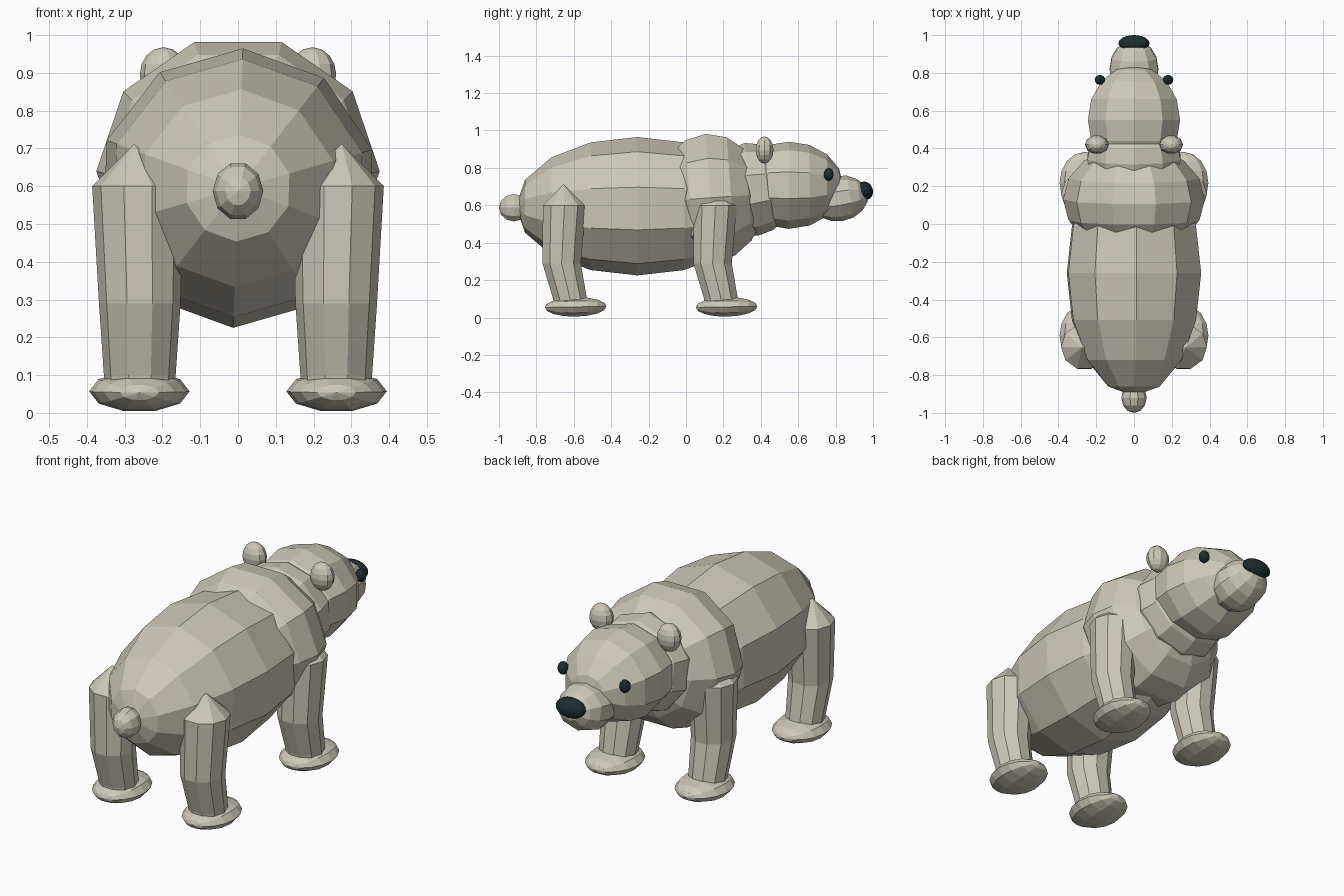
import bpy
import bmesh
from math import radians, cos, sin, tau
from mathutils import Matrix, Vector

default = bpy.data.objects.get("Cube")
if default:
    bpy.data.objects.remove(default, do_unlink=True)


def make_material(name, color):
    mat = bpy.data.materials.new(name)
    mat.use_nodes = True
    mat.diffuse_color = color
    mat.node_tree.nodes["Principled BSDF"].inputs["Base Color"].default_value = color
    return mat


fur = make_material("pale_fur", (0.61, 0.58, 0.48, 1))
dark = make_material("dark_teal_black", (0.012, 0.026, 0.029, 1))


def add_object(name, bm, mat):
    bmesh.ops.recalc_face_normals(bm, faces=bm.faces[:])
    mesh = bpy.data.meshes.new(name)
    bm.to_mesh(mesh)
    bm.free()
    mesh.materials.append(mat)
    obj = bpy.data.objects.new(name, mesh)
    bpy.context.collection.objects.link(obj)
    return obj


def ellipsoid(name, center, radii, mat=fur, segments=10, rings=8, roll=0, tilt=0, lengthwise=True):
    """Faceted ellipsoid; its poles lie along y when lengthwise, else along z."""
    bm = bmesh.new()
    bmesh.ops.create_uvsphere(bm, u_segments=segments, v_segments=rings, radius=1)
    turn = Matrix.Rotation(radians(90 + roll), 4, "Z")
    if lengthwise:
        turn = Matrix.Rotation(radians(90), 4, "X") @ turn
    bm.transform(Matrix.Translation(center) @ Matrix.Rotation(radians(tilt), 4, "X")
                 @ Matrix.Diagonal((*radii, 1)) @ turn)
    return add_object(name, bm, mat)


def leg(name, side, y, segments=10):
    """Bent column with a pointed top, given as (x, y offset, z, radius) rings."""
    bm = bmesh.new()
    loops = []
    for cx, dy, z, r in ((0.26, 0.03, 0.06, 0.09), (0.26, 0.03, 0.1, 0.095),
                         (0.26, -0.015, 0.29, 0.108), (0.265, 0, 0.6, 0.121)):
        loops.append([bm.verts.new((side * (cx + r * cos(tau * i / segments)),
                                    y + dy + r * sin(tau * i / segments), z))
                      for i in range(segments)])
    apex = bm.verts.new((side * 0.275, y - 0.005, 0.712))
    for i in range(segments):
        j = (i + 1) % segments
        for low, high in zip(loops, loops[1:]):
            bm.faces.new((low[i], low[j], high[j], high[i]))
        bm.faces.new((loops[-1][i], loops[-1][j], apex))
    bm.faces.new(loops[0])
    return add_object(name, bm, fur)


# Trunk
ellipsoid("body", (0, -0.26, 0.595), (0.37, 0.65, 0.37), roll=16)
ellipsoid("shoulders", (0, 0.13, 0.64), (0.375, 0.29, 0.36), tilt=4)
ellipsoid("neck", (0, 0.35, 0.685), (0.26, 0.22, 0.25), roll=18, tilt=8)
ellipsoid("tail", (0, -0.92, 0.587), (0.067, 0.08, 0.077), rings=6)

# Head
ellipsoid("head", (0, 0.55, 0.707), (0.257, 0.29, 0.233), roll=18)
ellipsoid("snout", (0, 0.82, 0.637), (0.135, 0.155, 0.122), roll=18, tilt=10)
ellipsoid("nose", (0, 0.957, 0.678), (0.083, 0.042, 0.05), dark, 16, 10, tilt=20)

# Paired parts
for side, label in ((1, "left"), (-1, "right")):
    ellipsoid(label + "_ear", (side * 0.197, 0.42, 0.896), (0.063, 0.05, 0.072),
              rings=8, lengthwise=False)
    ellipsoid(label + "_eye", (side * 0.18, 0.763, 0.765), (0.028, 0.026, 0.034), dark, 12, 8)
    for place, y in (("front", 0.157), ("rear", -0.65)):
        leg(f"{label}_{place}_leg", side, y)
        ellipsoid(f"{label}_{place}_foot", (side * 0.261, y + 0.06, 0.057),
                  (0.133, 0.165, 0.055), tilt=1)
